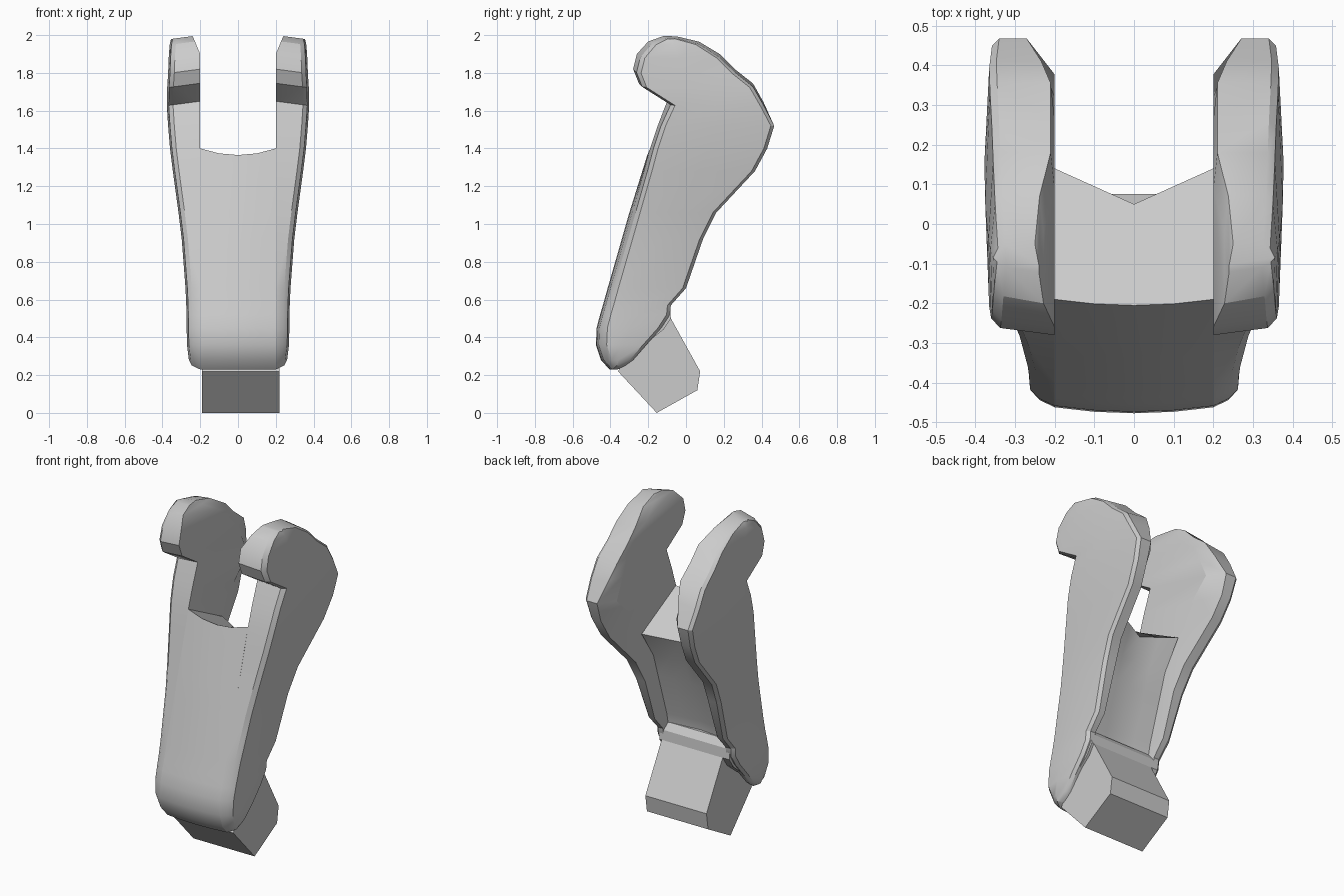
import bpy
import bmesh
import math

cube = bpy.data.objects.get("Cube")
if cube:
    bpy.data.objects.remove(cube, do_unlink=True)

grey = bpy.data.materials.new("plain grey")
grey.use_nodes = True
COLOR = (0.6, 0.6, 0.6, 1)
grey.diffuse_color = COLOR
grey.node_tree.nodes["Principled BSDF"].inputs["Base Color"].default_value = COLOR

# Height, front edge, back edge and outer half width of the shell
LEVELS = [
    (.23, -.39, -.34, .245), (.28, -.435, -.28, .26), (.36, -.462, -.21, .27),
    (.45, -.458, -.13, .272), (.52, -.44, -.085, .273), (.57, -.425, -.08, .274),
    (.66, -.40, .0, .278), (.92, -.325, .09, .298), (1.06, -.285, .16, .315),
    (1.28, -.222, .365, .345), (1.4, -.19, .43, .36), (1.52, -.15, .467, .37),
    (1.65, -.10, .41, .377), (1.745, -.25, .355, .375), (1.82, -.28, .26, .37),
    (1.9, -.26, .18, .367), (1.97, -.2, .07, .362), (2.0, -.12, -.05, .355)]
INNER = .2


def finish(name, bm, angle=28):
    bmesh.ops.remove_doubles(bm, verts=bm.verts, dist=.0005)
    bmesh.ops.recalc_face_normals(bm, faces=bm.faces)
    mesh = bpy.data.meshes.new(name)
    bm.to_mesh(mesh)
    bm.free()
    mesh.materials.append(grey)
    ob = bpy.data.objects.new(name, mesh)
    bpy.context.collection.objects.link(ob)
    bpy.ops.object.select_all(action='DESELECT')
    ob.select_set(True)
    bpy.context.view_layer.objects.active = ob
    bpy.ops.object.shade_smooth_by_angle(angle=math.radians(angle))


def loft(name, rings):
    bm = bmesh.new()
    rows = [[bm.verts.new(p) for p in ring] for ring in rings]
    n = len(rows[0])
    for a, b in zip(rows, rows[1:]):
        for i in range(n):
            j = (i + 1) % n
            bm.faces.new((a[i], a[j], b[j], b[i]))
    bm.faces.new(rows[0])
    bm.faces.new(rows[-1])
    finish(name, bm)


def web_back(z, b):
    if z > .6:
        return min(b - .03, -.12 + .32 * (z - .6))
    return min(-.12, b - .03)


def tilt(x, z):
    """Outer edges drop at the head and rise at the toe."""
    t = (x - INNER) / .15
    if z > 1.6:
        return z - .02 * t
    return z + .07 * t if z < .25 else z


def arm_ring(z, f, b, xo, side):
    d = min(.03, (b - f) / 4)
    inner = INNER + max(0, z - 1.9) * .4
    if z > 1.5:
        back_x = max(inner + .01, .27 - .28 * (z - 1.52))
        m = b - .09
    else:
        back_x = max(inner + .01, xo - .09)
        m = .25 if z > 1.35 else web_back(z, b)
    m = max(m, f + d)
    pts = [(inner, f), (xo - .033, f + d * .6), (xo - .01, f + d * 1.4),
           (xo, (f + b) / 2), (xo - .012, b - d * .6), (xo - .03, b),
           (back_x, b), (inner, m)]
    return [(side * x, y, tilt(x, z)) for x, y in pts]


# Side arms with hooked heads
for name, side in (("left_arm", 1), ("right_arm", -1)):
    loft(name, [arm_ring(*level, side) for level in LEVELS])

# Front web joining the arms, with a sloping, dished top
FRONT_X = (-INNER, -INNER / 2, 0, INNER / 2, INNER)
rings = []
for z, f, b, xo in LEVELS[:9]:
    w = max(web_back(z, b), f + .03)
    ring = [(x, f - .015 * (1 - (x / INNER) ** 2), z) for x in FRONT_X]
    ring += [(x, w - .02 * (1 - abs(x) / INNER), z) for x in reversed(FRONT_X)]
    rings.append(ring)
top = [(x, -.19 - .015 * (1 - (x / INNER) ** 2), 1.365 + .035 * (x / INNER) ** 2)
       for x in FRONT_X]
top += [(x, .05 + .09 * abs(x) / INNER, 1.2 + .03 * abs(x) / INNER)
        for x in reversed(FRONT_X)]
rings.append(top)
loft("front_web", rings)

# Angled foot block
PROFILE = [(-.155, .0), (-.36, .22), (-.30, .31), (-.08, .5), (.075, .22), (.06, .12)]
loft("foot_block", [[(x, y, z) for y, z in PROFILE] for x in (-.19, .22)])

# Neck blending the foot block into the web and arms
NECK = [(-.22, .36), (-.15, .6), (-.115, .6), (-.085, .56), (-.08, .5), (-.12, .44)]
loft("neck", [[(x, y, z) for y, z in NECK] for x in (-.235, .235)])
